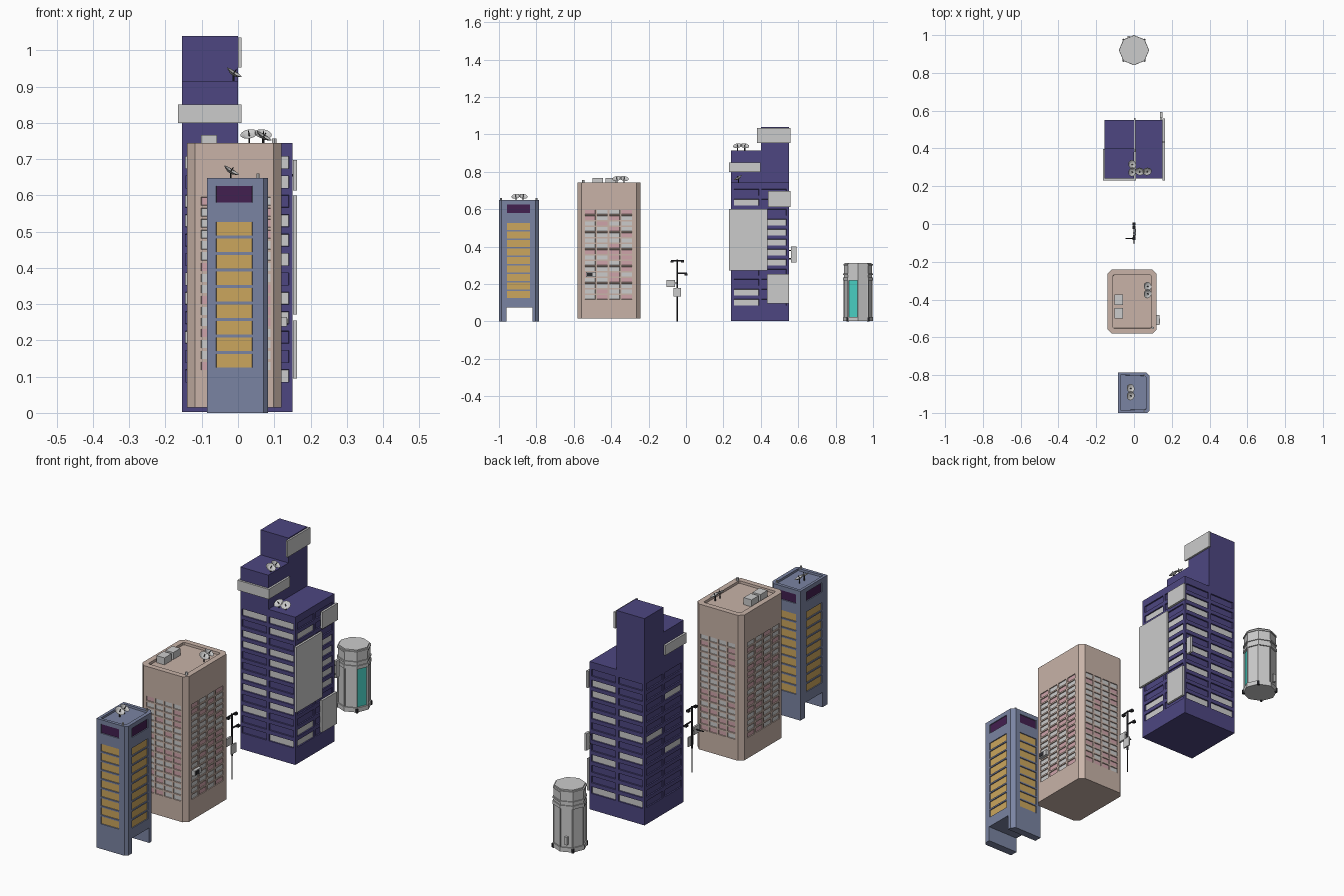
import bpy, bmesh, random
from math import cos, sin, radians
from mathutils import Vector

random.seed(4)
if "Cube" in bpy.data.objects:
    bpy.data.objects.remove(bpy.data.objects["Cube"])


def material(name, *rgb):
    m = bpy.data.materials.new(name)
    m.use_nodes = True
    m.diffuse_color = (*rgb, 1)
    m.node_tree.nodes["Principled BSDF"].inputs["Base Color"].default_value = (*rgb, 1)
    return m


INDIGO = material("indigo", .075, .062, .22)
GREY = material("light grey", .6, .6, .6)
BEIGE = material("beige", .58, .45, .39)
BLUE = material("slate blue", .195, .23, .36)
AMBER = material("amber", .6, .38, .11)
PLUM = material("plum", .055, .014, .08)
PINK = material("pink", .62, .37, .4)
TEAL = material("teal", .065, .62, .54)
DARK = material("charcoal", .025, .025, .03)


def finish(name, bm, *mats):
    bmesh.ops.dissolve_limit(bm, angle_limit=.01, verts=bm.verts, edges=bm.edges,
                             delimit={'MATERIAL'})
    mesh = bpy.data.meshes.new(name)
    bm.to_mesh(mesh)
    bm.free()
    for m in mats:
        mesh.materials.append(m)
    ob = bpy.data.objects.new(name, mesh)
    bpy.context.collection.objects.link(ob)
    return ob


def prism(points, z0, z1):
    bm = bmesh.new()
    base = bm.faces.new([bm.verts.new((x, y, z0)) for x, y in points])
    top = bmesh.ops.extrude_face_region(bm, geom=[base])["geom"]
    bmesh.ops.translate(bm, vec=(0, 0, z1 - z0),
                        verts=[g for g in top if isinstance(g, bmesh.types.BMVert)])
    bmesh.ops.recalc_face_normals(bm, faces=bm.faces)
    return bm


def rect(x0, x1, y0, y1):
    return [(x0, y0), (x1, y0), (x1, y1), (x0, y1)]


def box(name, x, y, z, mat):
    return finish(name, prism(rect(*x, *y), *z), mat)


def rod(name, a, b, r, mat, sides=6):
    a, b = Vector(a), Vector(b)
    bm = bmesh.new()
    bmesh.ops.create_cone(bm, cap_ends=True, segments=sides, radius1=r, radius2=r,
                          depth=(b - a).length)
    q = Vector((0, 0, 1)).rotation_difference(b - a)
    for v in bm.verts:
        v.co = q @ v.co + (a + b) / 2
    return finish(name, bm, mat)


def sink_roof(bm, margin, depth):
    """Leave a parapet around a sunken roof."""
    roof = max(bm.faces, key=lambda f: f.calc_center_median().z)
    bmesh.ops.inset_individual(bm, faces=[roof], thickness=margin)
    bmesh.ops.inset_individual(bm, faces=[roof], thickness=.001, depth=-depth)


def cut_windows(bm, cols, rows, pick, depth=.004):
    """Slice walls into a grid and recess every window cell; pick() chooses its colour."""
    for axis, spans in enumerate((*cols, rows)):
        no = Vector([i == axis for i in range(3)])
        for c in sorted({c for s in spans for c in s}):
            bmesh.ops.bisect_plane(bm, geom=bm.verts[:] + bm.edges[:] + bm.faces[:],
                                   plane_co=no * c, plane_no=no)
    bm.normal_update()

    def cell(v, spans):
        return next((i for i, (a, b) in enumerate(spans) if a < v < b), None)
    panes = []
    for f in bm.faces:
        c, n = f.calc_center_median(), f.normal
        across = 1 if abs(n.x) > .99 else 0 if abs(n.y) > .99 else None
        if across is None:
            continue
        col, row = cell(c[across], cols[across]), cell(c.z, rows)
        if col is not None and row is not None:
            side = ("right" if n.x > 0 else "left") if across else ("back" if n.y > 0 else "front")
            f.material_index = pick(side, col, row)
            panes.append(f)
    idx = [f.material_index for f in panes]
    for f in panes:
        f.material_index = 0
    bmesh.ops.inset_individual(bm, faces=panes, thickness=.0012, depth=-depth)
    for f, i in zip(panes, idx):
        f.material_index = i


def spans(start, pitch, size, n):
    return [(start + i * pitch, start + i * pitch + size) for i in range(n)]


def dish_pair(name, x, y, z, turn=0):
    """Two shallow dishes on short masts, tilted slightly apart."""
    t = radians(turn)
    for k in (-1, 1):
        def spin(u, v):
            return u * cos(t) - v * sin(t), u * sin(t) + v * cos(t)
        dx, dy = spin(0, k * .019)
        c = Vector((x + dx, y + dy, z + .026))
        normal = Vector((*spin(.5, k * .15), .8)).normalized()
        rod(name + "_mast", (c.x, c.y, z - .012), c, .003, DARK)
        q = Vector((0, 0, 1)).rotation_difference(normal)
        bm = bmesh.new()
        bmesh.ops.create_cone(bm, cap_ends=True, segments=14, radius1=.01, radius2=.024, depth=.008)
        face = max(bm.faces, key=lambda f: f.calc_center_median().z)
        bmesh.ops.inset_individual(bm, faces=[face], thickness=.002)
        bmesh.ops.inset_individual(bm, faces=[face], thickness=.01, depth=-.005)
        for v in bm.verts:
            v.co = q @ v.co + c
        finish(name, bm, GREY)
        rod(name + "_feed", c, c + normal * .014, .0015, DARK)


# Slate blue building on two legs
bm = prism([(-.085, -1), (.07, -1), (.083, -.987), (.083, -.805), (.065, -.785), (-.085, -.785)], .075, .648)
sink_roof(bm, .02, .01)
cut_windows(bm, ([(-.06, .04)], [(-.957, -.833)]), spans(.125, .0455, .038, 9) + [(.58, .626)],
            lambda side, col, row: 2 if row == 9 else 1)
finish("blue_building", bm, BLUE, AMBER, PLUM)
finish("front_leg", prism([(-.085, -1), (.07, -1), (.083, -.987), (.083, -.96), (-.085, -.96)], 0, .075), BLUE)
finish("back_leg", prism([(-.085, -.822), (.083, -.822), (.083, -.805), (.065, -.785), (-.085, -.785)],
                         0, .075), BLUE)
dish_pair("blue_roof_dish", -.02, -.89, .64)
for y in (-.99, -.8):
    rod("roof_knob", (.055, y, .645), (.055, y, .66), .005, GREY)

# Beige apartment block with chamfered corners
x0, x1, y0, y1, c = -.14, .12, -.58, -.242, .022
bm = prism([(x0 + c, y0), (x1 - c, y0), (x1, y0 + c), (x1, y1 - c), (x1 - c, y1),
            (x0 + c, y1), (x0, y1 - c), (x0, y0 + c)], .015, .744)
sink_roof(bm, .03, .012)
cut_windows(bm, (spans(-.102, .05, .042, 4), spans(-.541, .0655, .056, 4)), spans(.118, .0303, .023, 16),
            lambda side, col, row: 2 if random.random() < .33 else 1)
finish("beige_building", bm, BEIGE, GREY, PINK)
for y in (-.5, -.43):
    box("roof_unit", (-.102, -.058), (y, y + .056), (.73, .767), GREY)
dish_pair("beige_roof_dish", .07, -.35, .735)
rod("roof_knob", (.1, -.55, .74), (.1, -.55, .757), .007, GREY)
box("wall_unit", (.115, .135), (-.535, -.482), (.238, .264), GREY)
box("wall_unit_grille", (.134, .137), (-.528, -.5), (.242, .26), DARK)

# Indigo tower in three steps
LIT = {"front": ({0, 2, 3, 6, 7, 9}, {0, 1, 3, 4, 5, 7, 8, 11}),
       "right": ({1, 2, 3, 10, 11}, {3, 4, 5, 6, 7}),
       "back": ({3, 5, 7, 10, 11}, {1, 2, 4, 6, 8, 11}),
       "left": ({2, 7}, {5})}
bm = prism(rect(-.155, .15, .24, .55), .003, .744)
cut_windows(bm, (spans(-.145, .15, .135, 2), spans(.257, .147, .132, 2)), spans(.085, .0535, .034, 12),
            lambda side, col, row: int(11 - row in LIT[side][col]), .006)
finish("indigo_tower", bm, INDIGO, GREY)
box("middle_step", (-.155, 0), (.24, .4), (.744, .915), INDIGO)
box("top_step", (-.155, 0), (.4, .55), (.744, 1.04), INDIGO)
dish_pair("step_dish", -.012, .295, .91)
dish_pair("tower_dish", .05, .28, .74, -90)

# Billboards
for name, x, y, z in (("large_billboard", (.152, .163), (.23, .435), (.272, .6)),
                      ("low_billboard", (.152, .163), (.434, .55), (.095, .255)),
                      ("high_billboard", (.152, .163), (.438, .558), (.613, .697)),
                      ("top_billboard", (0, .009), (.38, .56), (.953, 1.035)),
                      ("blade_sign", (.138, .15), (.562, .592), (.315, .4)),
                      ("wrap_sign_front", (-.165, .01), (.23, .24), (.8, .85)),
                      ("wrap_sign_left", (-.165, -.155), (.24, .397), (.8, .85)),
                      ("wrap_sign_right", (0, .01), (.24, .397), (.8, .85))):
    box(name, x, y, z, GREY)
for z in (.335, .38):
    rod("blade_bracket", (.144, .548, z), (.144, .565, z), .003, DARK)
for y in (.47, .53):
    rod("billboard_bracket", (.146, y, .655), (.156, y, .655), .004, DARK)

# Street pole with lamps and signs
py = -.047
rod("pole_foot", (0, py, 0), (0, py, .13), .003, DARK)
rod("pole", (0, py, .12), (0, py, .33), .005, DARK)
rod("top_arm", (0, -.08, .325), (0, -.012, .325), .004, DARK)
rod("lower_arm", (0, py, .257), (0, .005, .257), .004, DARK)
rod("side_arm", (-.045, -.076, .205), (0, -.076, .205), .003, DARK)
rod("sign_arm", (0, -.08, .205), (0, py, .205), .003, DARK)
for y, z in ((-.076, .32), (-.018, .32), (0, .252)):
    box("lamp", (-.007, .007), (y - .008, y + .008), (z - .006, z + .004), DARK)
box("upper_sign", (-.004, .006), (-.104, -.058), (.183, .222), GREY)
box("lower_sign", (.004, .01), (-.066, -.026), (.133, .18), GREY)


# Octagonal kiosk
def ring(r, z0, z1):
    return prism([(r * cos(radians(a)), .92 + r * sin(radians(a))) for a in range(0, 360, 45)], z0, z1)


bm = ring(.074, .012, .225)
bm.normal_update()
glass = [f for f in bm.faces if f.normal.x > .8 and f.normal.y < -.1]
bmesh.ops.inset_individual(bm, faces=glass, thickness=.005, depth=-.003)
for f in glass:
    f.material_index = 1
finish("kiosk_body", bm, GREY, TEAL)
for name, r, z0, z1 in (("kiosk_base", .08, .003, .025), ("kiosk_band", .08, .218, .235),
                        ("kiosk_upper", .075, .235, .298), ("kiosk_collar", .08, .248, .256),
                        ("kiosk_cap", .079, .298, .306), ("kiosk_lid", .072, .306, .313)):
    finish(name, ring(r, z0, z1), GREY)
for a in range(0, 360, 45):
    u, v = cos(radians(a)), sin(radians(a))
    rod("kiosk_post", (.075 * u, .92 + .075 * v, .02), (.075 * u, .92 + .075 * v, .22), .003, GREY)
    if a % 90:
        rod("kiosk_foot", (.077 * u, .92 + .077 * v, 0), (.077 * u, .92 + .077 * v, .02), .007, DARK)
box("kiosk_handle", (-.035, -.022), (.983, .995), (.04, .08), GREY)
